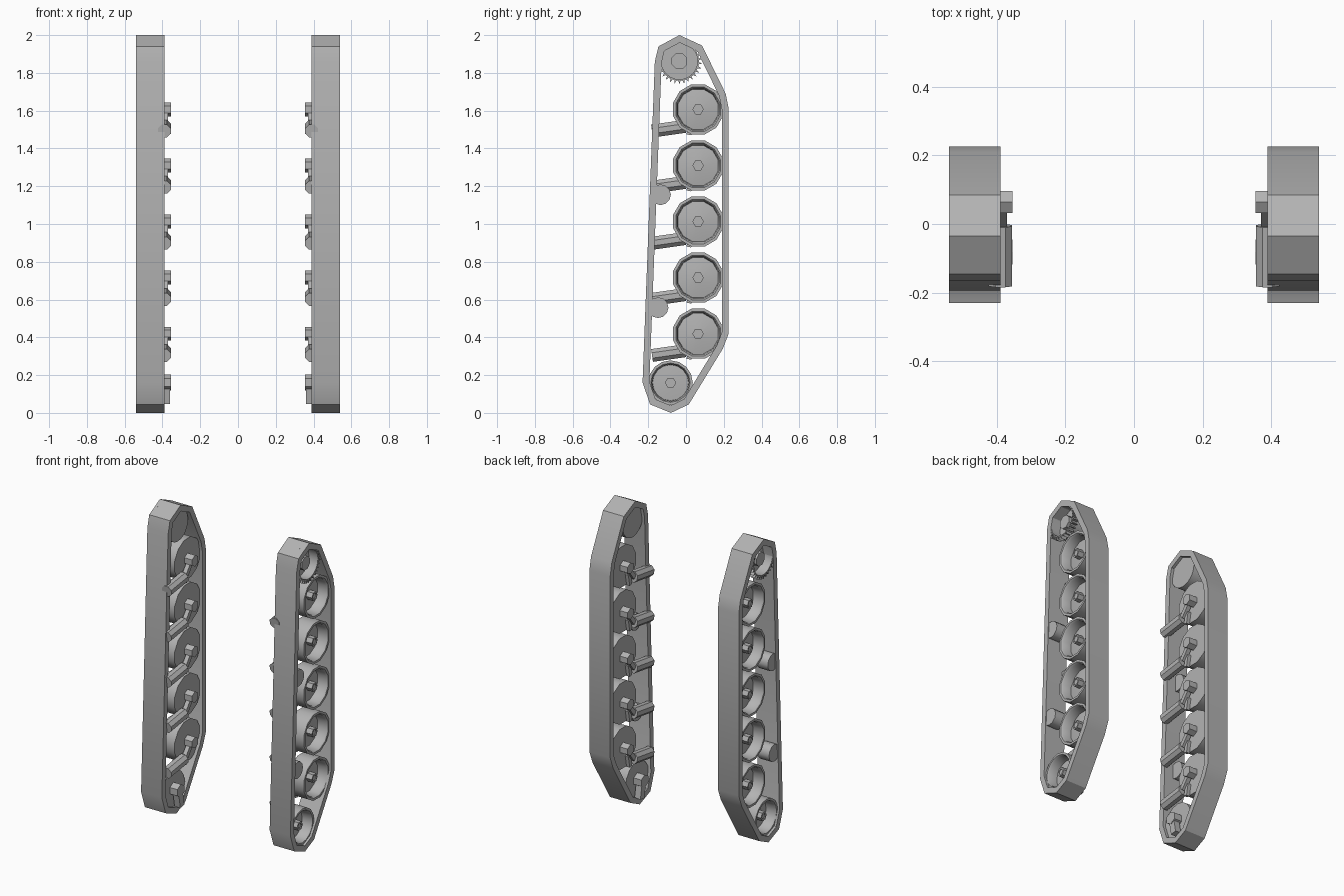
import bpy, bmesh, math
from mathutils import Vector

if "Cube" in bpy.data.objects:
    bpy.data.objects.remove(bpy.data.objects["Cube"], do_unlink=True)

grey = bpy.data.materials.new("plain_grey")
grey.use_nodes = True
COLOUR = (0.45, 0.45, 0.45, 1)
grey.diffuse_color = COLOUR
grey.node_tree.nodes["Principled BSDF"].inputs["Base Color"].default_value = COLOUR


def finish(name, bm, angle=35):
    """Turn a bmesh into a shaded object mirrored to the other side."""
    bmesh.ops.recalc_face_normals(bm, faces=bm.faces)
    mesh = bpy.data.meshes.new(name)
    bm.to_mesh(mesh)
    bm.free()
    mesh.materials.append(grey)
    obj = bpy.data.objects.new(name, mesh)
    bpy.context.collection.objects.link(obj)
    bpy.ops.object.select_all(action='DESELECT')
    obj.select_set(True)
    bpy.context.view_layer.objects.active = obj
    bpy.ops.object.shade_smooth_by_angle(angle=math.radians(angle))
    obj.modifiers.new("other_side", 'MIRROR').use_axis[0] = True
    return obj


def lathe(bm, profile, sides, y, z, phase=0.0):
    """Closed solid turned about the x axis from (x, radius) points."""
    rings = []
    for x, r in profile:
        rings.append([bm.verts.new((x, y + r * math.sin(a), z + r * math.cos(a)))
                      for a in (math.tau * (i + phase) / sides for i in range(sides))])
    for a, b in zip(rings, rings[1:]):
        for i in range(sides):
            j = (i + 1) % sides
            bm.faces.new((a[i], a[j], b[j], b[i]))
    bm.faces.new(rings[0])
    bm.faces.new(rings[-1])


def bar(bm, start, end, radius, sides, x_scale=1.0):
    """Straight bar between two points in a plane of constant x."""
    start, end = Vector(start), Vector(end)
    along = (end - start).normalized()
    across = along.cross(Vector((1, 0, 0)))
    rings = []
    for p in (start, end):
        ring = []
        for i in range(sides):
            a = math.tau * (i + 0.5) / sides
            ring.append(bm.verts.new(p + across * radius * math.cos(a)
                                     + Vector((radius * x_scale * math.sin(a), 0, 0))))
        rings.append(ring)
    a, b = rings
    for i in range(sides):
        j = (i + 1) % sides
        bm.faces.new((a[i], a[j], b[j], b[i]))
    bm.faces.new(a)
    bm.faces.new(b)


# Track belt: outline in (y, z), thickened inward
outline = [Vector(p) for p in (
    (-0.035, 2.0), (0.085, 1.945), (0.21, 1.69), (0.226, 1.61), (0.226, 0.42),
    (0.195, 0.34), (0.015, 0.045), (-0.08, 0.0), (-0.19, 0.045), (-0.23, 0.16),
    (-0.165, 1.86), (-0.146, 1.94))]
THICK = 0.036


def inset(points, d):
    result = []
    for i, p in enumerate(points):
        u = (p - points[i - 1]).normalized()
        v = (points[(i + 1) % len(points)] - p).normalized()
        nu, nv = Vector((u.y, -u.x)), Vector((v.y, -v.x))
        result.append(p + (nu + nv) * d / (1 + nu.dot(nv)))
    return result


bm = bmesh.new()
inner = inset(outline, THICK)
loops = [[bm.verts.new((x, p.x, p.y)) for p in pts]
         for x, pts in ((0.39, outline), (0.54, outline), (0.54, inner), (0.39, inner))]
for k in range(4):
    a, b = loops[k], loops[(k + 1) % 4]
    for i in range(len(outline)):
        j = (i + 1) % len(outline)
        bm.faces.new((a[i], a[j], b[j], b[i]))
finish("track_belt", bm, 33)

# Road wheels with dished faces, hubs and swing arms
WHEEL_Y = 0.064
for n in range(5):
    z = 1.607 - 0.297 * n
    bm = bmesh.new()
    lathe(bm, [(0.41, 0.137), (0.525, 0.137), (0.525, 0.122), (0.515, 0.114),
               (0.455, 0.11), (0.468, 0.03)], 12, WHEEL_Y, z, 0.5)
    finish(f"road_wheel_{n + 1}", bm)

    bm = bmesh.new()
    lathe(bm, [(0.46, 0.03), (0.51, 0.03), (0.51, 0.02), (0.505, 0.02)], 6, WHEEL_Y, z, 0.5)
    lathe(bm, [(0.355, 0.037), (0.42, 0.037)], 6, WHEEL_Y, z)
    finish(f"wheel_hub_{n + 1}", bm, 25)

    bm = bmesh.new()
    bar(bm, (0.39, -0.18, z - 0.115), (0.39, -0.005, z - 0.09), 0.037, 8)
    bar(bm, (0.385, -0.005, z - 0.09), (0.385, WHEEL_Y, z), 0.02, 4)
    bar(bm, (0.40, 0.015, z - 0.135), (0.40, 0.03, z - 0.06), 0.018, 4)
    finish(f"swing_arm_{n + 1}", bm, 25)

# Idler at the lower end
IY, IZ = -0.082, 0.16
bm = bmesh.new()
lathe(bm, [(0.41, 0.118), (0.525, 0.118), (0.525, 0.104), (0.515, 0.098),
           (0.455, 0.095), (0.46, 0.03)], 16, IY, IZ)
finish("idler_wheel", bm)
bm = bmesh.new()
lathe(bm, [(0.455, 0.03), (0.505, 0.03), (0.505, 0.018), (0.5, 0.018)], 6, IY, IZ, 0.5)
lathe(bm, [(0.355, 0.042), (0.42, 0.042)], 6, IY, IZ)
bar(bm, (0.38, IY, IZ), (0.38, IY + 0.02, 0.05), 0.03, 4)
finish("idler_hub", bm, 25)

# Drive sprocket: dished drum, hub and toothed ring
SY, SZ = -0.035, 1.862
bm = bmesh.new()
lathe(bm, [(0.41, 0.104), (0.535, 0.104), (0.535, 0.096), (0.47, 0.096)], 24, SY, SZ)
finish("drive_sprocket", bm)
bm = bmesh.new()
lathe(bm, [(0.465, 0.045), (0.515, 0.045)], 8, SY, SZ, 0.5)
finish("sprocket_hub", bm)
bm = bmesh.new()
TEETH = 30
for i in range(TEETH):
    a = math.tau * i / TEETH
    wedge = []
    for x in (0.50, 0.538):
        wedge.append([bm.verts.new((x, SY + r * math.sin(a + d), SZ + r * math.cos(a + d)))
                      for r, d in ((0.1, -0.07), (0.122, 0), (0.1, 0.07))])
    p, q = wedge
    bm.faces.new(p)
    bm.faces.new(q)
    for k in range(3):
        m = (k + 1) % 3
        bm.faces.new((p[k], p[m], q[m], q[k]))
finish("sprocket_teeth", bm, 20)

# Return rollers
for n, (y, z) in enumerate(((-0.135, 1.155), (-0.148, 0.557))):
    bm = bmesh.new()
    lathe(bm, [(0.455, 0.055), (0.535, 0.055)], 12, y, z)
    finish(f"return_roller_{n + 1}", bm)
